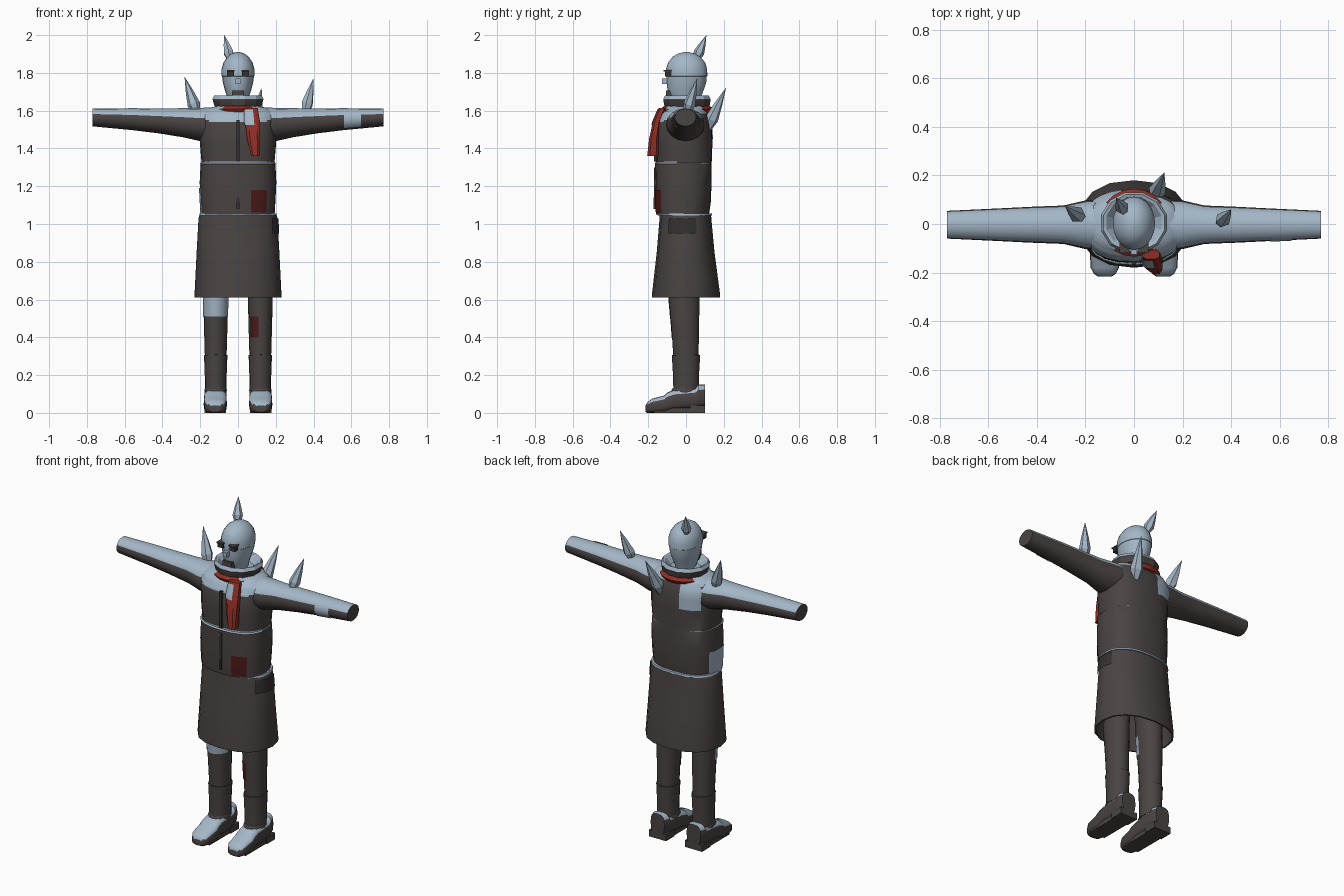
import bpy, bmesh, math
from mathutils import Vector


def material(name, rgb):
    m = bpy.data.materials.new(name)
    m.diffuse_color = (*rgb, 1)
    return m


DARK, PALE, RED, MAROON, BLACK = range(5)
MATS = [material("charcoal_cloth", (0.068, 0.058, 0.055)), material("pale_frost", (0.37, 0.47, 0.57)),
        material("red_scarf", (0.27, 0.028, 0.02)), material("dark_red", (0.075, 0.01, 0.01)),
        material("black_trim", (0.035, 0.03, 0.03))]


def finish(bm, name, rule, angle=35):
    me = bpy.data.meshes.new(name)
    for f in bm.faces:
        f.normal_update()
        f.material_index = rule(f) if callable(rule) else rule
    bm.to_mesh(me)
    bm.free()
    for m in MATS:
        me.materials.append(m)
    ob = bpy.data.objects.new(name, me)
    bpy.context.collection.objects.link(ob)
    bpy.ops.object.select_all(action='DESELECT')
    ob.select_set(True)
    bpy.context.view_layer.objects.active = ob
    if angle:
        bpy.ops.object.shade_smooth_by_angle(angle=math.radians(angle))
    return ob


def frost(f):
    # frost settles on every surface that faces up
    return PALE if f.normal.z > 0.42 else DARK


# A ring is (position on axis, centre u, centre v, radius u, radius v)
def point(axis, ring, a, p):
    w, cu, cv, ru, rv = ring
    c, s = math.cos(a), math.sin(a)
    u = cu + ru * math.copysign(abs(c) ** (2 / p), c)
    v = cv + rv * math.copysign(abs(s) ** (2 / p), s)
    return Vector({'x': (w, u, v), 'y': (u, w, v), 'z': (u, v, w)}[axis])


def loft(name, axis, rings, rule, n=16, p=2.0, angle=35, turn=0.0):
    bm = bmesh.new()
    rows = [[bm.verts.new(point(axis, r, math.tau * (i + turn) / n, p)) for i in range(n)] for r in rings]
    for a, b in zip(rows, rows[1:]):
        for i in range(n):
            j = (i + 1) % n
            bm.faces.new((a[i], a[j], b[j], b[i]))
    bm.faces.new(rows[0])
    bm.faces.new(rows[-1])
    bmesh.ops.recalc_face_normals(bm, faces=bm.faces)
    return finish(bm, name, rule, angle)


def ring_at(rings, w):
    # rings are interpolated along their axis
    rs = sorted(rings)
    for a, b in zip(rs, rs[1:]):
        if a[0] <= w <= b[0]:
            t = (w - a[0]) / max(b[0] - a[0], 1e-6)
            return [x + (y - x) * t for x, y in zip(a, b)]
    return rs[-1]


def patch(name, axis, rings, w0, w1, a0, a1, mat, p=2.0, lift=0.005):
    # thin cloth patch that follows a lofted part
    bm = bmesh.new()
    rows, steps = [], 10
    for k in range(6):
        r = list(ring_at(rings, w0 + (w1 - w0) * k / 5))
        r[3] += lift
        r[4] += lift
        rows.append([bm.verts.new(point(axis, r, math.radians(a0 + (a1 - a0) * i / steps), p))
                     for i in range(steps + 1)])
        mid = point(axis, (r[0], r[1], r[2], 0, 0), 0, p)
    for a, b in zip(rows, rows[1:]):
        for i in range(steps):
            f = bm.faces.new((a[i], a[i + 1], b[i + 1], b[i]))
            f.normal_update()
            out = f.calc_center_median() - mid
            out['xyz'.index(axis)] = 0
            if f.normal.dot(out) < 0:
                f.normal_flip()
    return finish(bm, name, mat)


def box(name, lo, hi, rule):
    bm = bmesh.new()
    bmesh.ops.create_cube(bm, size=1)
    for v in bm.verts:
        v.co = [(l + h) / 2 + c * (h - l) for l, h, c in zip(lo, hi, v.co)]
    return finish(bm, name, rule, 0)


def spike(name, base, tip, r):
    # faceted thorn, widest just above its root
    base, tip = Vector(base), Vector(tip)
    d = tip - base
    q = d.to_track_quat('Z', 'Y')
    bm = bmesh.new()
    rows = [[bm.verts.new(base + d * t + q @ Vector((math.cos(math.tau * i / 6) * r * k,
             math.sin(math.tau * i / 6) * r * k, 0))) for i in range(6)]
            for t, k in ((0, 0.6), (0.25, 1), (0.6, 0.6))]
    top = bm.verts.new(tip)
    for i in range(6):
        j = (i + 1) % 6
        for a, b in zip(rows, rows[1:]):
            bm.faces.new((a[i], a[j], b[j], b[i]))
        bm.faces.new((rows[2][i], rows[2][j], top))
    bm.faces.new(rows[0])
    bmesh.ops.recalc_face_normals(bm, faces=bm.faces)
    finish(bm, name, PALE, 0)


# Jacket
jacket = [(1.05, 0, -0.018, 0.194, 0.140), (1.12, 0, -0.016, 0.198, 0.148), (1.22, 0, -0.014, 0.203, 0.149),
          (1.32, 0, -0.014, 0.198, 0.150), (1.322, 0, -0.01, 0.193, 0.146), (1.43, 0, -0.01, 0.202, 0.150),
          (1.54, 0, -0.01, 0.205, 0.146), (1.585, 0, -0.005, 0.195, 0.125), (1.61, 0, 0, 0.17, 0.10),
          (1.625, 0, 0, 0.11, 0.08)]
loft("jacket", 'z', jacket, frost, n=24, p=2.5)
patch("chest_seam", 'z', jacket, 1.318, 1.332, 190, 350, PALE, 2.5)
patch("chest_frost", 'z', jacket, 1.55, 1.595, 205, 335, PALE, 2.5, 0.004)
patch("jacket_red_patch", 'z', jacket, 1.06, 1.18, -75, -46, MAROON, 2.5)
patch("jacket_side_patch", 'z', jacket, 1.055, 1.19, 158, 200, PALE, 2.5)
patch("jacket_back_patch", 'z', jacket, 1.45, 1.60, 100, 140, PALE, 2.5)
box("zipper", (-0.008, -0.169, 1.33), (0.008, -0.15, 1.55), BLACK)
box("lower_zipper", (-0.006, -0.169, 1.08), (0.006, -0.15, 1.30), DARK)
box("lower_zipper_pull", (-0.007, -0.171, 1.08), (0.007, -0.16, 1.14), BLACK)

# Coat skirt, hollow from below
skirt = [(1.05, 0, -0.003, 0.203, 0.136), (1.03, 0, -0.003, 0.209, 0.137), (0.85, 0, -0.002, 0.219, 0.153),
         (0.63, 0, 0, 0.230, 0.180), (0.61, 0, 0, 0.229, 0.180)]
inside = [(0.61, 0, 0, 0.220, 0.171), (0.9, 0, 0, 0.205, 0.135)]
loft("coat_skirt", 'z', skirt + inside, DARK, n=16, p=2.3)
loft("waist_seam", 'z', [(1.044, 0, -0.006, 0.206, 0.145), (1.055, 0, -0.006, 0.203, 0.143)],
     PALE, n=24, p=2.4)
patch("skirt_pocket", 'z', skirt, 0.95, 1.03, -35, 20, BLACK, 2.3)

# Arms with closed cuffs
for side, s in (("left", 1), ("right", -1)):
    arm = [(s * x, -0.003, z, ry, rz) for x, z, ry, rz in
           ((0.12, 1.525, 0.105, 0.092), (0.20, 1.527, 0.100, 0.088), (0.29, 1.536, 0.079, 0.077),
            (0.42, 1.546, 0.074, 0.066), (0.56, 1.555, 0.067, 0.058), (0.77, 1.564, 0.057, 0.047))]
    loft(side + "_arm", 'x', arm, frost, n=16)
    if s > 0:
        patch("sleeve_patch", 'x', arm, 0.56, 0.65, 130, 235, PALE, 2, 0.003)

# Legs, boot shafts and shoes
for side, s in (("left", 1), ("right", -1)):
    cx = s * 0.118
    leg = [(0.28, cx, 0, 0.057, 0.066), (0.45, cx, -0.004, 0.062, 0.073), (0.62, cx, -0.01, 0.066, 0.082),
           (0.85, cx * 0.9, -0.01, 0.07, 0.085)]
    loft(side + "_leg", 'z', leg, DARK, n=16)
    loft(side + "_boot_shaft", 'z', [(0.09, cx, 0, 0.057, 0.066), (0.20, cx, 0, 0.058, 0.069),
         (0.307, cx, 0, 0.062, 0.075), (0.308, cx, 0, 0.055, 0.066)], DARK, n=16)
    shoe = [(y, s * 0.12, h / 2 + b / 2, w, (h - b) / 2) for y, b, h, w in
            ((0.10, 0.03, 0.15, 0.046), (0.065, 0.025, 0.150, 0.058), (0.05, 0.022, 0.132, 0.060),
             (-0.06, 0.015, 0.122, 0.060), (-0.10, 0.004, 0.108, 0.061), (-0.115, 0.0, 0.092, 0.062),
             (-0.18, 0.0, 0.075, 0.058), (-0.205, 0.0, 0.055, 0.045), (-0.215, 0.005, 0.04, 0.03))]
    loft(side + "_shoe", 'y', shoe, frost, n=16, p=3.2)
    loft(side + "_ankle_frost", 'z', [(0.115, cx, -0.005, 0.061, 0.074), (0.13, cx, -0.005, 0.057, 0.067)],
         frost, n=16)
    box(side + "_heel", (s * 0.12 - 0.057, 0.02, 0), (s * 0.12 + 0.057, 0.10, 0.04), DARK)
    box(side + "_sole", (s * 0.12 - 0.05, -0.17, 0), (s * 0.12 + 0.05, 0.03, 0.025), DARK)
    if s > 0:
        patch("leg_red_patch", 'z', leg, 0.40, 0.51, 218, 262, MAROON, 2, 0.003)
    else:
        patch("leg_frost_patch", 'z', leg, 0.51, 0.63, 185, 350, PALE, 2, 0.003)

# Scarf: a wrapped ring and one hanging tail
scarf = [(1.585, 0, 0.005, 0.10, 0.10), (1.59, 0, 0.005, 0.128, 0.128), (1.61, 0, 0.005, 0.142, 0.14),
         (1.625, 0, 0.005, 0.12, 0.12)]
loft("scarf_wrap", 'z', scarf, lambda f: PALE if f.calc_center_median().y ** 2 < 0.008 else RED, n=20)
tail = [(1.36, 0.092, -0.175, 0.024, 0.032), (1.45, 0.083, -0.170, 0.036, 0.027),
        (1.54, 0.077, -0.155, 0.042, 0.022), (1.615, 0.070, -0.125, 0.036, 0.020)]
loft("scarf_tail", 'z', tail, RED, n=8, p=3, angle=20, turn=0.5)
patch("scarf_frost", 'z', tail, 1.525, 1.605, 165, 275, PALE, 3, 0.003)

# Stand-up collar
loft("collar", 'z', [(1.605, 0, 0.005, 0.115, 0.11), (1.63, 0, 0.005, 0.13, 0.125),
     (1.66, 0, 0.005, 0.140, 0.130), (1.68, 0, 0.005, 0.130, 0.120), (1.676, 0, 0.005, 0.118, 0.108),
     (1.64, 0, 0.005, 0.085, 0.08)], frost, n=12, angle=20, turn=0.5)

# Head, with a skull cap line
loft("head", 'z', [(1.60, 0, 0.01, 0.05, 0.055), (1.645, 0, 0.0, 0.05, 0.07), (1.67, 0, -0.004, 0.057, 0.083),
     (1.71, 0, -0.002, 0.070, 0.096), (1.75, 0, 0.002, 0.080, 0.105), (1.782, 0, 0.003, 0.085, 0.107),
     (1.784, 0, 0.003, 0.087, 0.110), (1.82, 0, 0.003, 0.087, 0.109), (1.855, 0, 0.003, 0.077, 0.098),
     (1.885, 0, 0.003, 0.057, 0.074), (1.902, 0, 0.003, 0.034, 0.045), (1.91, 0, 0.003, 0.01, 0.012)],
     PALE, n=20)
for s, side in ((1, "left"), (-1, "right")):
    x = s * 0.039
    box(side + "_eye", (x - 0.018, -0.112, 1.782), (x + 0.018, -0.08, 1.808), BLACK)
    box(side + "_brow", (x - 0.020, -0.120, 1.808), (x + 0.020, -0.075, 1.816), DARK)
box("nose", (-0.013, -0.126, 1.742), (0.013, -0.09, 1.770), PALE)
box("mouth_guard", (-0.030, -0.105, 1.655), (0.030, -0.06, 1.708), DARK)

# Ice thorns
spike("head_spike", (-0.042, 0.055, 1.875), (-0.073, 0.108, 2.0), 0.029)
spike("right_shoulder_spike", (-0.218, 0.028, 1.585), (-0.283, 0.072, 1.78), 0.034)
spike("left_arm_spike", (0.355, 0.005, 1.59), (0.40, 0.06, 1.772), 0.032)
spike("back_spike", (0.085, 0.11, 1.50), (0.125, 0.212, 1.722), 0.036)
